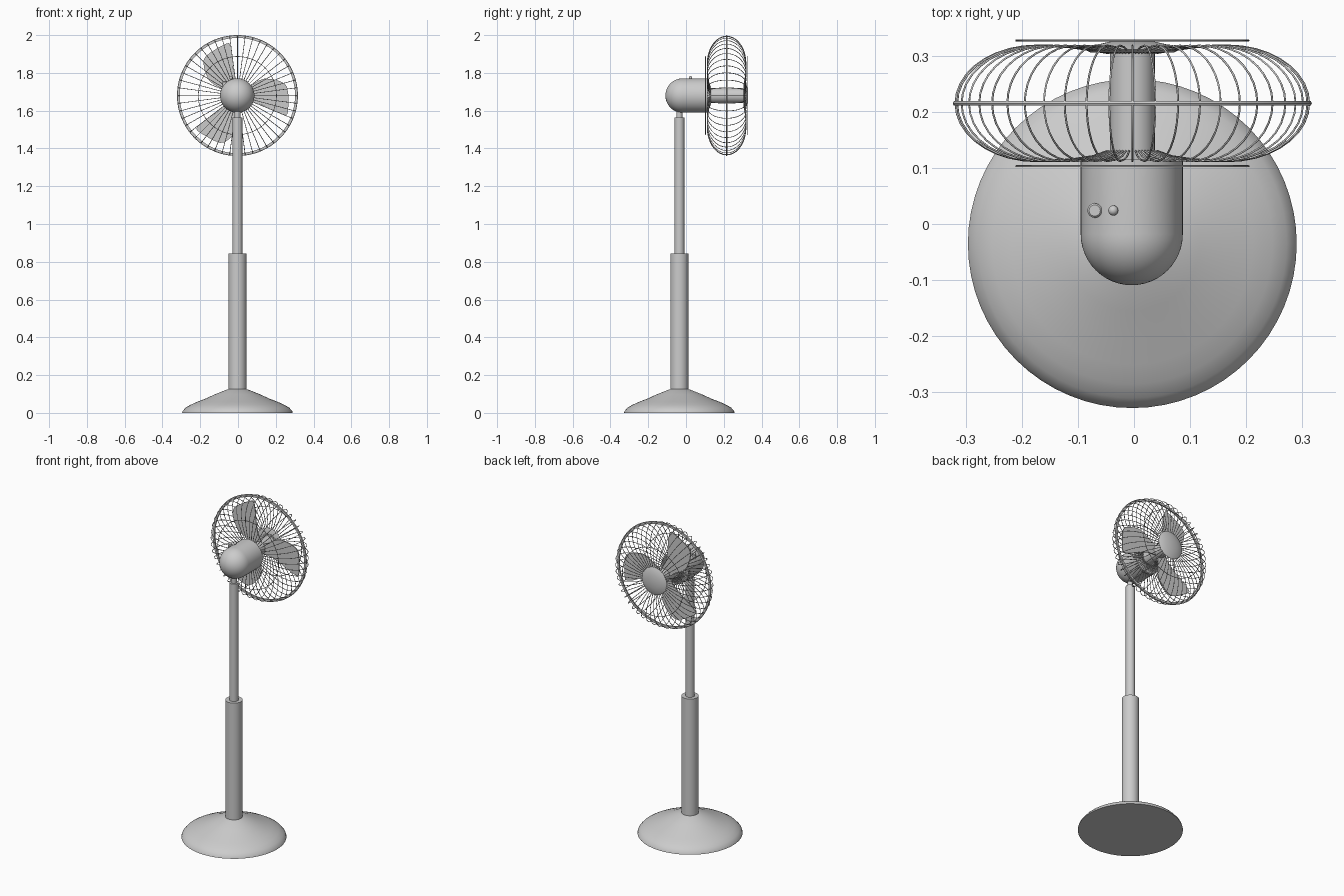
import bpy, bmesh
from math import pi, sin, cos, radians

if "Cube" in bpy.data.objects:
    bpy.data.objects.remove(bpy.data.objects["Cube"])

CX, PY, HZ, GY = -0.003, -0.035, 1.68, 0.215   # centre x, pole y, fan height, cage mid y


def finish(name, bm, loc=(0, 0, 0), rot=(0, 0, 0), angle=35):
    bmesh.ops.remove_doubles(bm, verts=bm.verts, dist=1e-5)
    bmesh.ops.recalc_face_normals(bm, faces=bm.faces)
    me = bpy.data.meshes.new(name)
    bm.to_mesh(me)
    bm.free()
    ob = bpy.data.objects.new(name, me)
    bpy.context.collection.objects.link(ob)
    ob.location, ob.rotation_euler = loc, rot
    bpy.ops.object.select_all(action='DESELECT')
    ob.select_set(True)
    bpy.context.view_layer.objects.active = ob
    bpy.ops.object.shade_smooth_by_angle(angle=radians(angle))
    return ob


def lathe(name, profile, loc, along_y=False, steps=64, closed=False):
    """Revolve (radius, height) points about the local z axis."""
    bm = bmesh.new()
    vs = [bm.verts.new((r, 0, h)) for r, h in profile]
    es = [bm.edges.new(p) for p in zip(vs, vs[1:])]
    if closed:
        es.append(bm.edges.new((vs[-1], vs[0])))
    bmesh.ops.spin(bm, geom=vs + es, cent=(0, 0, 0), axis=(0, 0, 1),
                   angle=2 * pi, steps=steps, use_merge=True)
    return finish(name, bm, loc, (-pi / 2, 0, 0) if along_y else (0, 0, 0))


def tube(r, a, b):
    return [(0, a), (r, a), (r, b), (0, b)]


def wires(name, paths, radius, cyclic=False):
    cu = bpy.data.curves.new(name, 'CURVE')
    cu.dimensions = '3D'
    cu.bevel_depth, cu.bevel_resolution = radius, 1
    for pts in paths:
        sp = cu.splines.new('POLY')
        sp.points.add(len(pts) - 1)
        for p, co in zip(sp.points, pts):
            p.co = (*co, 1)
        sp.use_cyclic_u = cyclic
        sp.use_smooth = True
    ob = bpy.data.objects.new(name, cu)
    bpy.context.collection.objects.link(ob)
    ob.location = (CX, 0, HZ)


# Stand: weighted base, sleeve, telescopic pole, neck
lathe("base", [(0, 0), (0.293, 0), (0.29, 0.01), (0.275, 0.027), (0.25, 0.042), (0.215, 0.058),
               (0.17, 0.075), (0.12, 0.098), (0.06, 0.122), (0.045, 0.126), (0, 0.126)], (CX, PY, 0))
lathe("lower_pole", [(0, 0.12), (0.048, 0.12), (0.048, 0.843), (0.025, 0.843)], (CX, PY, 0))
lathe("upper_pole", tube(0.026, 0.83, 1.565), (CX, PY, 0), steps=48)
lathe("neck", tube(0.016, 1.56, 1.62), (CX, PY, 0), steps=32)

# Motor housing with rounded rear
dome = [(0.091 * sin(a * pi / 24), -0.018 - 0.091 * cos(a * pi / 24)) for a in range(13)]
lathe("motor_housing", dome + [(0.091, 0.115), (0, 0.115)], (CX - 0.001, 0, HZ), True)
lathe("shaft", tube(0.04, 0.11, 0.306), (CX, 0, HZ), True, 48)
lathe("front_badge", [(0, 0.304), (0.075, 0.306), (0.085, 0.311), (0.07, 0.318),
                      (0.04, 0.325), (0, 0.328)], (CX, 0, HZ), True)

# Controls on top of the motor
lathe("oscillation_knob", [(0, -0.02), (0.013, -0.02), (0.013, 0.006), (0.01, 0.009), (0, 0.009)],
      (-0.07, 0.024, 1.747), steps=24)
lathe("control_stem", tube(0.004, -0.02, 0.012), (-0.037, 0.024, 1.762), steps=16)
bm = bmesh.new()
bmesh.ops.create_uvsphere(bm, u_segments=20, v_segments=12, radius=0.009)
finish("control_button", bm, (-0.037, 0.024, 1.774))

# Cage: ribs bulge from the rear hub round to the front hub
section = [(0.045, -0.085), (0.07, -0.094), (0.11, -0.1)]
section += [(0.17 + 0.145 * cos(a), 0.103 * sin(a)) for a in (radians(d) for d in range(-90, 91, 10))]
section += [(0.11, 0.1), (0.07, 0.094), (0.045, 0.09)]
N = 48
wires("cage_ribs", [[(r * cos(k * 2 * pi / N), GY + y, r * sin(k * 2 * pi / N)) for r, y in section]
                    for k in range(N)], 0.0018)
for name, y in (("rear_ring", 0.103), ("front_ring", 0.327)):
    wires(name, [[(0.207 * cos(k * pi / 36), y, 0.207 * sin(k * pi / 36)) for k in range(72)]],
          0.0018, True)
lathe("rim_band", [(0.305, -0.004), (0.318, -0.004), (0.32, 0), (0.318, 0.004), (0.305, 0.004)],
      (CX, GY, HZ), True, 96, True)

# Three flat blades sharing one outline
outline = [(0.025, 0.03), (0.07, 0.052), (0.115, 0.08), (0.145, 0.09), (0.175, 0.088), (0.215, 0.08),
           (0.25, 0.064), (0.263, 0.045), (0.269, 0.01), (0.27, -0.04), (0.268, -0.085), (0.263, -0.1),
           (0.245, -0.1), (0.21, -0.088), (0.17, -0.069), (0.13, -0.05), (0.08, -0.034), (0.025, -0.03)]
for i in range(3):
    bm = bmesh.new()
    face = bm.faces.new([bm.verts.new((x, -0.003, z)) for x, z in outline])
    ext = bmesh.ops.extrude_face_region(bm, geom=[face], use_keep_orig=True)
    bmesh.ops.translate(bm, vec=(0, 0.006, 0),
                        verts=[g for g in ext["geom"] if isinstance(g, bmesh.types.BMVert)])
    finish(f"blade_{i + 1}", bm, (CX, GY, HZ), (0, -i * 2 * pi / 3, 0))
